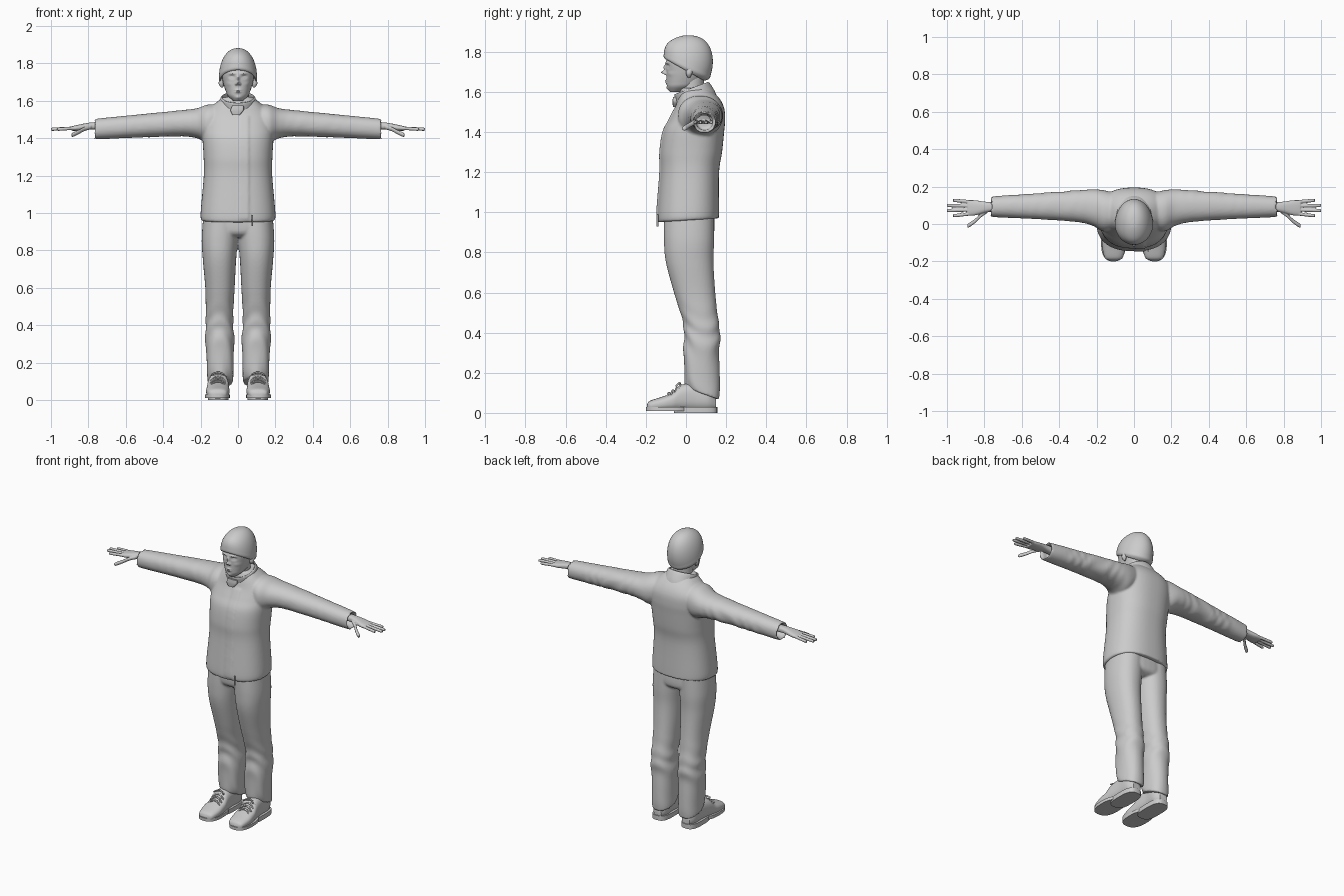
import bpy, bmesh, math

cube = bpy.data.objects.get("Cube")
if cube:
    bpy.data.objects.remove(cube, do_unlink=True)

SHADE = 0.6
grey = bpy.data.materials.new("plain_grey")
grey.use_nodes = True
grey.diffuse_color = (SHADE, SHADE, SHADE, 1)
grey.node_tree.nodes["Principled BSDF"].inputs["Base Color"].default_value = grey.diffuse_color


def spline(rows, steps):
    """Smoothly fill in rows between the given cross-sections."""
    rows = [tuple(row) + (0,) * (6 - len(row)) for row in rows]
    last = len(rows) - 1
    filled = []
    for i in range(last):
        near = [rows[max(0, min(last, i + offset))] for offset in (-1, 0, 1, 2)]
        for j in range(steps):
            t = j / steps
            filled.append([b + t / 2 * (c - a + t * (2 * a - 5 * b + 4 * c - d + t * (3 * (b - c) + d - a)))
                           for a, b, c, d in zip(*near)])
    return filled + [rows[last]]


def loft(bm, axis, rows, sides=40, power=2, steps=6, fold=None, flip=1):
    """Skin along an axis; row = (position, a min, a max, b min, b max, tilt)."""
    rings = []
    for pos, a_min, a_max, b_min, b_max, tilt in spline(rows, steps):
        ring = []
        for i in range(sides):
            angle = math.tau * i / sides
            c, s = [math.copysign(abs(v) ** (2 / power), v) for v in (math.cos(angle), math.sin(angle))]
            swell = 1 + (fold(pos, angle) if fold else 0)
            a = (a_min + a_max) / 2 + (a_max - a_min) / 2 * c * swell
            b = (b_min + b_max) / 2 + (b_max - b_min) / 2 * s * swell
            h = pos + tilt * s
            x, y, z = {"x": (h, a, b), "y": (a, h, b), "z": (a, b, h)}[axis]
            ring.append(bm.verts.new((x * flip, y, z)))
        rings.append(ring)
    for low, high in zip(rings, rings[1:]):
        for i in range(sides):
            bm.faces.new((low[i - 1], low[i], high[i], high[i - 1]))
    bm.faces.new(rings[0])
    bm.faces.new(rings[-1])


def rod(bm, points, radius, flip):
    """Round rod that runs along x through the points, with a rounded tip."""
    rows = [(x, y - radius, y + radius, z - radius, z + radius) for x, y, z in points]
    x, y, z = points[-1]
    tip = radius / 3
    rows.append((x + radius / 2, y - tip, y + tip, z - tip, z + tip))
    loft(bm, "x", rows, sides=12, steps=4, flip=flip)


def sym(rows):
    """Rows given with a half width become symmetric in x."""
    return [(pos, -half, half, *rest) for pos, half, *rest in rows]


def ramp(value):
    return max(0, min(1, value))


def finish(bm, name, voxel=0):
    """Turn the lofts into an object, blended into one skin if a voxel size is given."""
    bmesh.ops.recalc_face_normals(bm, faces=bm.faces)
    mesh = bpy.data.meshes.new(name)
    bm.to_mesh(mesh)
    bm.free()
    mesh.materials.append(grey)
    part = bpy.data.objects.new(name, mesh)
    bpy.context.collection.objects.link(part)
    bpy.ops.object.select_all(action="DESELECT")
    part.select_set(True)
    bpy.context.view_layer.objects.active = part
    bpy.ops.object.shade_smooth_by_angle(angle=math.radians(50))
    if voxel:
        blend = part.modifiers.new("blend", "REMESH")
        blend.mode, blend.voxel_size, blend.use_smooth_shade = "VOXEL", voxel, True
        relax = part.modifiers.new("relax", "SMOOTH")
        relax.factor, relax.iterations = 0.5, 3


# Jacket: torso, front placket and sleeves blended together
def sleeve_fold(x, angle):
    mask = ramp(8 * (x - .22)) * ramp(8 * (.72 - x)) * (.3 + ramp(math.cos(angle + .5)))
    return .025 * mask * math.sin(75 * x + 2 * math.sin(angle * 2) + 2 * math.sin(23 * x))


torso = [(.96, .195, -.14, .165, .01), (1, .2, -.145, .165, .01), (1.2, .183, -.13, .165),
         (1.3, .184, -.13, .18), (1.4, .19, -.115, .19), (1.46, .19, -.085, .195),
         (1.52, .18, -.055, .19), (1.57, .14, -.04, .165), (1.62, .08, -.025, .115)]
sleeve = [(.08, -.02, .16, 1.42, 1.58), (.16, -.04, .18, 1.38, 1.58), (.22, -.01, .185, 1.4, 1.56),
          (.3, .01, .18, 1.41, 1.55), (.5, .025, .165, 1.405, 1.53), (.75, .037, .148, 1.395, 1.505)]
for x, inset in ((.76, .005), (.75, .014), (.71, .016)):
    _, *edges = sleeve[5]
    sleeve.append((x, *[e + inset * side for e, side in zip(edges, (1, -1, 1, -1))]))
bm = bmesh.new()
loft(bm, "z", sym(torso), sides=64, power=2.4)
loft(bm, "z", [(z, 0, .06, front - .003, front + .04) for z, half, front, *rest in torso[:7]], power=6)
for flip in (1, -1):
    loft(bm, "x", sleeve, sides=48, power=2.2, steps=10, fold=sleeve_fold, flip=flip)
finish(bm, "jacket", .007)

# Collar: flared shell, higher at the back, with a loose front tab
outer = [(1.55, .115, -.04, .155, .025), (1.58, .1, -.05, .14, .03), (1.615, .093, -.058, .117, .03)]
inner = [(z, half - .01, front + .01, back - .01, tilt) for z, half, front, back, tilt in reversed(outer)]
bm = bmesh.new()
loft(bm, "z", sym(outer + inner), sides=56)
loft(bm, "z", [(1.525, -.03, .01, -.065, -.04), (1.55, -.04, .03, -.067, -.04),
               (1.575, -.03, .03, -.065, -.04)], sides=24, power=5)
finish(bm, "collar")

# Zip pull hanging below the hem
bm = bmesh.new()
loft(bm, "z", [(z, .072, .08, -.148, -.138) for z in (.93, .99)], sides=12, power=3)
finish(bm, "zip_pull")


# Trousers: hips and legs with folds round the shins
def leg_fold(z, angle):
    wave = math.sin(angle) + math.cos(2 * angle) + math.sin(15 * z)
    return .035 * ramp(6 * (.56 - z)) * math.sin(42 * z + 2 * wave)


leg = [(.095, .03, .16, 0, .165, -.03), (.15, .024, .166, -.01, .166, -.02), (.3, .02, .174, -.012, .167),
       (.4, .025, .173, -.01, .17), (.47, .025, .172, -.02, .16), (.6, .018, .175, -.06, .146),
       (.75, .01, .188, -.1, .137), (.86, 0, .194, -.11, .14), (.99, -.01, .185, -.11, .14)]
bm = bmesh.new()
loft(bm, "z", sym([(.87, .1, -.07, .1), (.9, .17, -.105, .14), (.99, .185, -.11, .14)]), power=2.5)
for flip in (1, -1):
    loft(bm, "z", leg, sides=48, power=2.2, steps=10, fold=leg_fold, flip=flip)
finish(bm, "trousers", .007)

# Shoes: upper, sole, heel and laces
upper = [(-.195, .09, .13, .02, .04), (-.18, .06, .157, .01, .06), (-.12, .046, .17, .01, .08),
         (-.07, .047, .168, .01, .1), (-.03, .05, .163, .01, .137), (.04, .055, .155, .01, .15),
         (.11, .053, .153, .01, .14), (.15, .075, .13, .02, .08)]
uppers, soles, laces = bmesh.new(), bmesh.new(), bmesh.new()
for flip in (1, -1):
    loft(uppers, "y", upper, power=2.5, flip=flip)
    loft(soles, "z", [(z, .044, .176, -.2, .01) for z in (.01, .03)], sides=48, power=2.6, flip=flip)
    loft(soles, "z", [(z, .05, .16, -.06, .156) for z in (0, .03)], power=3, flip=flip)
    for row in range(4):
        y, z = -.085 + row * .02, .1 + row * .013
        for slant in (-.2, .2):
            arch = [(.107 + u, y + slant * u, z - 13 * u * u) for u in (-.04, -.02, 0, .02, .04)]
            rod(laces, arch, .005, flip)
    for side in (1, -1):
        bow = [(.107 + side * u, -.03 - u / 2, .148 - 10 * u * u) for u in (0, .02, .035)]
        rod(laces, bow[::side], .005, flip)
finish(uppers, "shoe_uppers")
finish(soles, "shoe_soles")
finish(laces, "shoe_laces")

# Hands: palm, four fingers and thumb
palm = [(.7, .066, .12, 1.44, 1.485), (.78, .064, .118, 1.446, 1.485), (.85, .046, .127, 1.44, 1.473),
        (.89, .045, .127, 1.44, 1.464)]
bm = bmesh.new()
for flip in (1, -1):
    loft(bm, "x", palm, sides=28, power=2.5, flip=flip)
    for finger in range(4):
        length = .96 + .032 * (finger in (1, 2))
        rod(bm, [(.865, .055 + .021 * finger, 1.455), (length, .045 + .027 * finger, 1.448)], .009, flip)
    rod(bm, [(.785, .07, 1.46), (.82, .045, 1.45), (.85, .016, 1.434), (.885, -.008, 1.418)], .012, flip)
finish(bm, "hands", .0035)

# Head: smooth skull with the face pushed in and out by soft bumps
skull = [(1.6, .025, -.08, -.02), (1.625, .053, -.093, .04), (1.65, .065, -.096, .07),
         (1.7, .08, -.098, .1), (1.75, .087, -.1, .11), (1.79, .078, -.08, .1), (1.84, .045, -.045, .06)]
bumps = {"nose_bridge": (0, 1.72, .008, .016, -.012), "nose_tip": (0, 1.697, .009, .009, -.026),
         "nostril": (.011, 1.69, .005, .006, -.011), "eye_socket": (.033, 1.728, .014, .009, .011),
         "eyeball": (.033, 1.726, .01, .005, -.006), "brow": (.03, 1.746, .018, .005, -.005),
         "lips": (0, 1.651, .015, .01, -.009), "mouth_line": (0, 1.651, .018, .002, .005),
         "chin": (0, 1.617, .016, .01, -.006), "cheek": (.05, 1.69, .015, .012, -.003)}
bm = bmesh.new()
loft(bm, "z", sym(skull), sides=180, power=2.15, steps=16)
for v in bm.verts:
    if v.co.y < -.02:
        v.co.y += sum(depth * math.exp(-((abs(v.co.x) - x) / wide) ** 2 - ((v.co.z - z) / tall) ** 2)
                      for x, z, wide, tall, depth in bumps.values())
finish(bm, "head")

# Neck and the ears peeping out below the hat
bm = bmesh.new()
loft(bm, "z", sym([(1.5, .08, -.02, .12), (1.58, .06, -.03, .09), (1.68, .06, -.03, .09)]))
finish(bm, "neck")
bm = bmesh.new()
for flip in (1, -1):
    loft(bm, "z", [(1.67, .08, .09, .01, .02), (1.69, .076, .103, 0, .03), (1.72, .076, .1, 0, .04)],
         sides=20, flip=flip)
finish(bm, "ears")

# Knitted hat: domed, with a rim that slopes down to the back of the neck
hat = [(1.72, .09, -.096, .085, -.052), (1.71, .094, -.103, .09, -.054)]
for step in range(12):
    rise = math.pi / 2 * step / 11.3
    slope = math.cos(rise) ** 3
    shrink = math.cos(rise) ** .9
    hat.append((1.72 + .162 * math.sin(rise), .102 * shrink, .008 - .119 * shrink,
                .008 + .108 * shrink + .035 * math.sin(2 * rise), -.054 * slope))
bm = bmesh.new()
loft(bm, "z", sym(hat), sides=64)
finish(bm, "knitted_hat")
